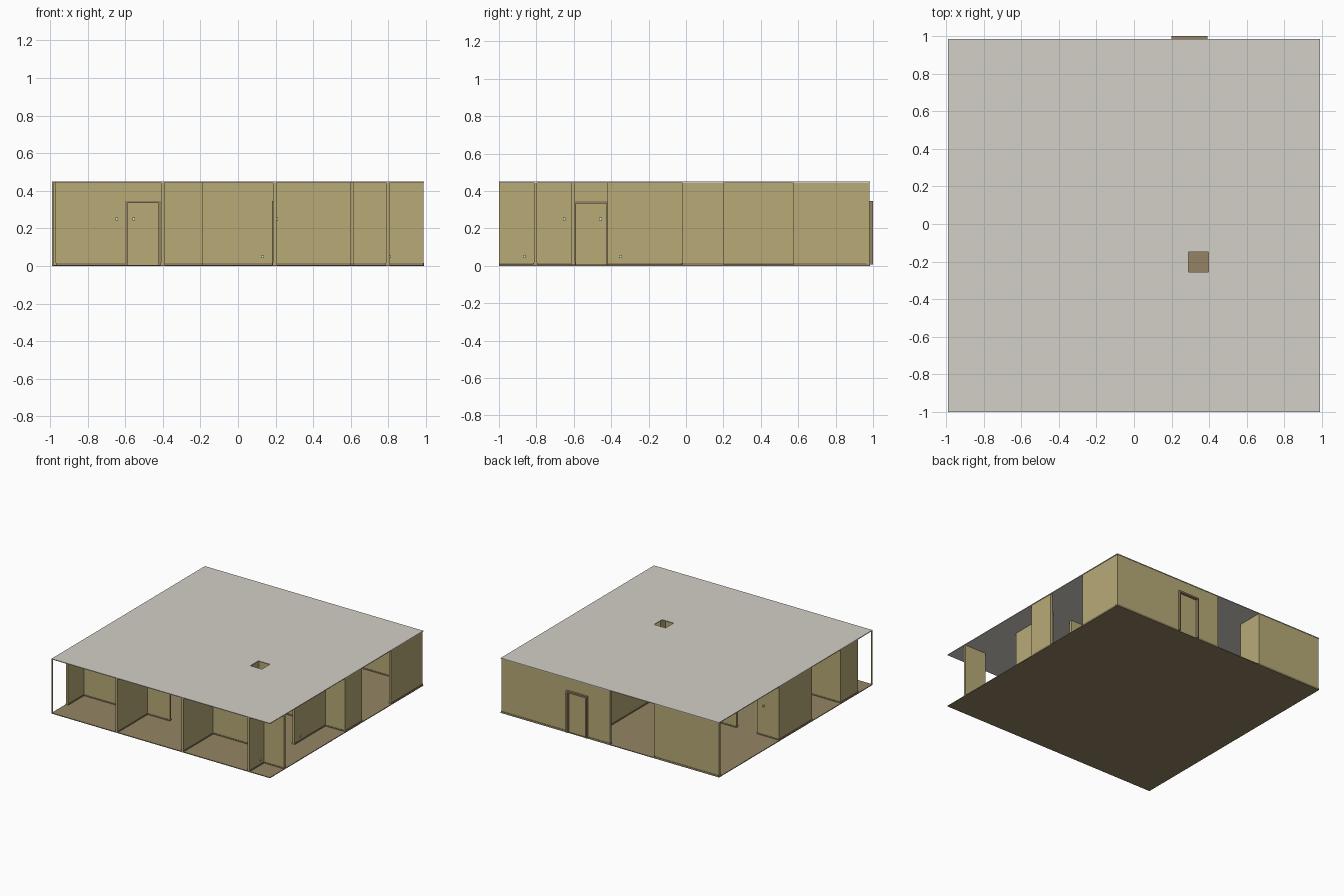
import bpy
import bmesh

cube = bpy.data.objects.get("Cube")
if cube:
    bpy.data.objects.remove(cube, do_unlink=True)


def material(name, srgb):
    linear = [((c / 255 + 0.055) / 1.055) ** 2.4 for c in srgb] + [1]
    mat = bpy.data.materials.new(name)
    mat.use_nodes = True
    mat.diffuse_color = linear
    mat.node_tree.nodes["Principled BSDF"].inputs["Base Color"].default_value = linear
    return mat


WALL = material("tan wall", (184, 170, 119))
BROWN = material("brown floor and trim", (148, 132, 100))
CEILING = material("pale ceiling", (212, 208, 200))
WHITE = material("white fitting", (225, 225, 220))

FLOOR_Z, CEIL_Z, TOP = 0.006, 0.444, 0.45
DOOR_Z, FRAME = 0.347, 0.013


def finish(name, bm, mat):
    mesh = bpy.data.meshes.new(name)
    bm.to_mesh(mesh)
    bm.free()
    mesh.materials.append(mat)
    obj = bpy.data.objects.new(name, mesh)
    bpy.context.collection.objects.link(obj)
    return obj


def box(name, x, y, z, mat):
    """Box from (low, high) pairs."""
    bm = bmesh.new()
    bmesh.ops.create_cube(bm, size=1)
    for v in bm.verts:
        for i, (lo, hi) in enumerate((x, y, z)):
            v.co[i] = lo if v.co[i] < 0 else hi
    return finish(name, bm, mat)


def strip(name, axis, at, span, thick, z, mat):
    """Upright slab running along an axis, centred on the other one."""
    across = (at - thick / 2, at + thick / 2)
    x, y = (span, across) if axis == "x" else (across, span)
    return box(name, x, y, z, mat)


def wall(name, axis, at, lo, hi, door=None, thick=0.018, frame_shift=0):
    """Full-height wall with skirting and an optional framed door."""
    runs = [(lo, door[0]), (door[1], hi)] if door else [(lo, hi)]
    for run in runs:
        if run[1] - run[0] < 0.003:
            continue
        strip(name, axis, at, run, thick, (FLOOR_Z, CEIL_Z), WALL)
        strip(name + "_skirting", axis, at, run, thick + 0.006,
              (FLOOR_Z, 0.015), BROWN)
    if door:
        a, b = door
        strip(name + "_header", axis, at, door, thick, (DOOR_Z, CEIL_Z), WALL)
        strip(name + "_door", axis, at, (a + FRAME, b - FRAME), 0.012,
              (FLOOR_Z, DOOR_Z - FRAME), WALL)
        depth, centre = thick + 0.012 + frame_shift, at + frame_shift / 2
        for side, span in (("low", (a, a + FRAME)), ("high", (b - FRAME, b))):
            strip(name + "_door_jamb_" + side, axis, centre, span, depth,
                  (FLOOR_Z, DOOR_Z), BROWN)
        strip(name + "_door_lintel", axis, centre, door, depth,
              (DOOR_Z - FRAME, DOOR_Z), BROWN)


# Floor slab
box("floor", (-0.99, 0.99), (-1, 0.985), (0, FLOOR_Z), BROWN)

# Ceiling with a square hatch
bm = bmesh.new()
xs, ys = (-0.99, 0.29, 0.395, 0.99), (-1, -0.255, -0.15, 0.985)
grid = [[bm.verts.new((x, y, TOP)) for x in xs] for y in ys]
for j in range(3):
    for i in range(3):
        if (i, j) != (1, 1):
            bm.faces.new((grid[j][i], grid[j][i + 1],
                          grid[j + 1][i + 1], grid[j + 1][i]))
ceiling = finish("ceiling", bm, CEILING)
solid = ceiling.modifiers.new("thickness", "SOLIDIFY")
solid.thickness = TOP - CEIL_Z
solid.offset = -1

# Outer walls
wall("back_wall_left", "x", 0.973, 0, 0.986, door=(0.2, 0.39), frame_shift=0.012)
wall("back_wall_right", "x", 0.973, -0.986, -0.4)
wall("left_wall_rear", "y", 0.977, 0.575, 0.964)
wall("left_wall_middle", "y", 0.977, -0.02, 0.2)
wall("right_wall_middle", "y", -0.977, -0.225, 0.19)
wall("right_wall_front", "y", -0.977, -0.82, -0.612)
box("corner_post", (-0.99, -0.982), (-1, -0.992), (FLOOR_Z, CEIL_Z), WALL)

# Recessed walls along the left side
wall("left_corner_side", "y", 0.797, -1, -0.796)
wall("left_corner_return", "x", -0.805, 0.806, 0.986)
wall("left_recess_wall", "y", 0.797, -0.42, -0.02)
wall("left_recess_return", "x", -0.011, 0.788, 0.968)

# Recessed walls along the front
wall("front_wall_right", "x", -0.603, -0.986, -0.19, door=(-0.6, -0.41))
wall("front_wall_left", "x", -0.603, 0.204, 0.6)
wall("front_divider_right", "y", -0.4, -1, -0.612)
wall("front_divider_left", "y", 0.195, -1, 0, door=(-0.6, -0.413))

# Rooms around the hall
wall("hall_wall_front", "x", -0.009, 0.204, 0.615)
wall("hall_wall_rear", "x", 0.193, -0.6, 0.204)
wall("hall_wall_rear_right", "x", 0.193, -0.986, -0.785)
wall("rear_divider_left", "y", 0.195, 0.202, 0.964)
wall("rear_divider_right", "y", -0.409, 0.77, 0.964)

# Switches, sockets and door knobs
R = 0.007
fittings = {
    "front_switch": (-0.645, -0.614, 0.25), "front_knob": (-0.555, -0.612, 0.25),
    "inner_switch": (0.206, -0.65, 0.25), "inner_knob": (0.204, -0.457, 0.25),
    "hall_socket": (0.13, 0.182, 0.05), "rear_switch": (-0.845, 0.204, 0.25),
    "corner_socket": (0.808, -0.865, 0.05), "recess_socket": (0.808, -0.35, 0.05),
}
for name, (x, y, z) in fittings.items():
    box(name, (x - R, x + R), (y - R, y + R), (z - R, z + R), WHITE)
